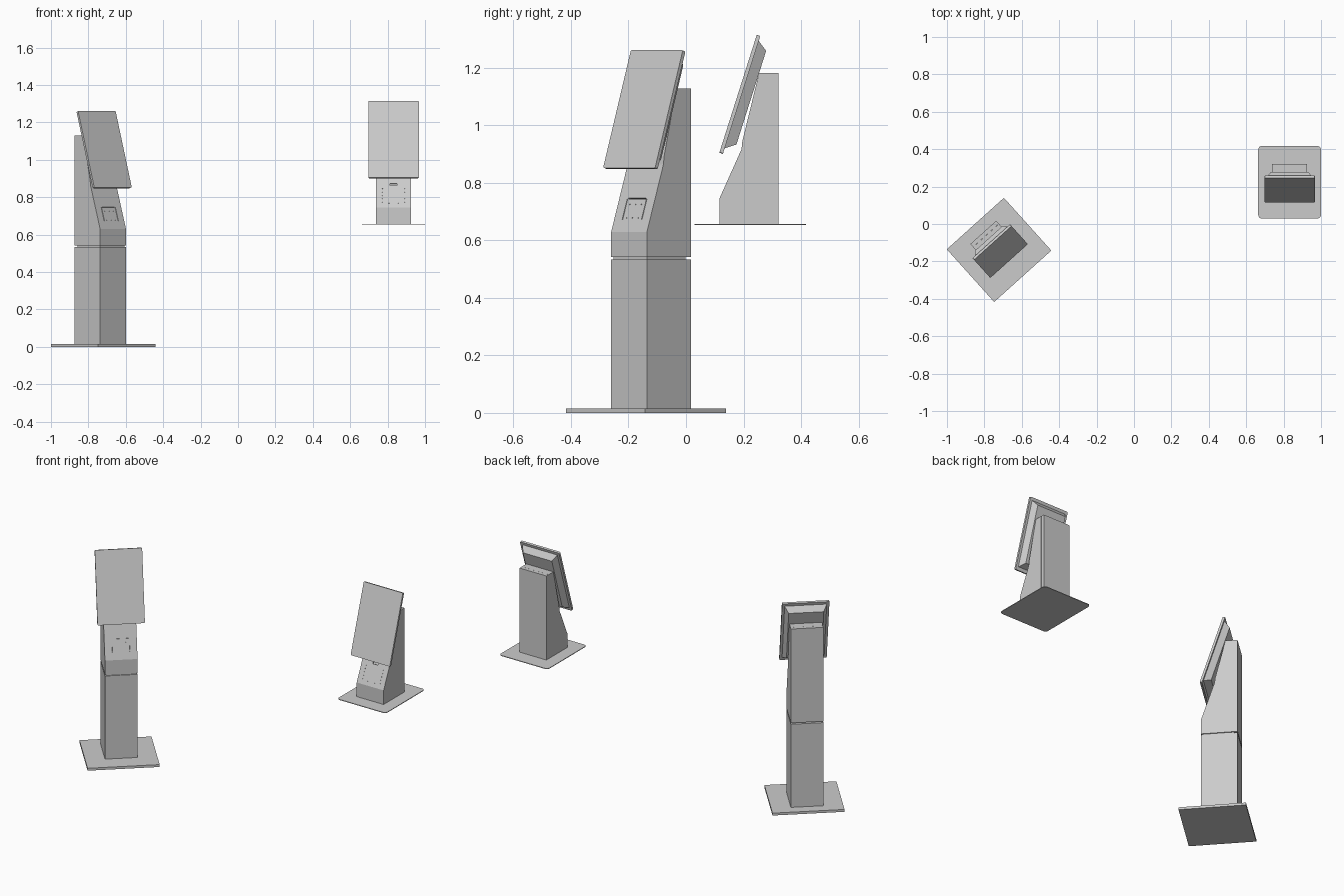
import bpy, bmesh, math
from mathutils import Matrix, Vector

if "Cube" in bpy.data.objects:
    bpy.data.objects.remove(bpy.data.objects["Cube"])

W, D = 0.186, 0.206          # column width and depth
TILT = math.radians(17.6)    # lean of the screens


def finish(name, bm, mat):
    bm.transform(mat)
    bmesh.ops.recalc_face_normals(bm, faces=bm.faces[:])
    me = bpy.data.meshes.new(name)
    bm.to_mesh(me)
    bm.free()
    ob = bpy.data.objects.new(name, me)
    bpy.context.collection.objects.link(ob)
    return ob


def prism(bm, loop_a, loop_b):
    a = [bm.verts.new(p) for p in loop_a]
    b = [bm.verts.new(p) for p in loop_b]
    bm.faces.new(a)
    bm.faces.new(b[::-1])
    n = len(a)
    for i in range(n):
        bm.faces.new((a[i], b[i], b[(i + 1) % n], a[(i + 1) % n]))


def profile(name, pts, width, mat):
    """Side outline (y, z) extruded across x."""
    bm = bmesh.new()
    prism(bm, [(-width / 2, y, z) for y, z in pts], [(width / 2, y, z) for y, z in pts])
    return finish(name, bm, mat)


def rounded(x0, x1, y0, y1, r, z):
    if r == 0:
        return [(x0, y0, z), (x1, y0, z), (x1, y1, z), (x0, y1, z)]
    out = []
    for cx, cy, start in ((x1 - r, y1 - r, 0), (x0 + r, y1 - r, 90),
                          (x0 + r, y0 + r, 180), (x1 - r, y0 + r, 270)):
        for k in range(6):
            t = math.radians(start + 18 * k)
            out.append((cx + r * math.cos(t), cy + r * math.sin(t), z))
    return out


def slab(name, x0, x1, y0, y1, z0, z1, mat, r=0):
    bm = bmesh.new()
    prism(bm, rounded(x0, x1, y0, y1, r, z0), rounded(x0, x1, y0, y1, r, z1))
    return finish(name, bm, mat)


def head(prefix, mat, base, foot, slots, holes):
    """Wedge body, back panel and tilted screen; foot = height of the screen's lower edge."""
    kink = base + 0.088
    knee = (0.077, foot + 0.012)
    seam = D - 0.022
    top = foot + 0.277
    body = profile(prefix + "_body", [(0, base), (0, kink), knee, (0.08, foot + 0.04),
                   (0.138, top), (seam, top), (seam, base)], W, mat)
    slab(prefix + "_back_panel", -W / 2, W / 2, seam + 0.0005, D, base, top, mat)

    # slots and screw holes cut into the sloping front
    run = Vector((0, knee[0], knee[1] - kink))
    s = run.normalized()
    n = Vector((1, 0, 0)).cross(s)
    frame = Matrix((Vector((1, 0, 0)), s, n)).transposed().to_4x4()
    frame.translation = (0, 0, kink)
    bm = bmesh.new()
    for x, y, w, h in slots:
        prism(bm, rounded(x - w / 2, x + w / 2, y - h / 2, y + h / 2, 0, -0.008),
              rounded(x - w / 2, x + w / 2, y - h / 2, y + h / 2, 0, 0.008))
    for x, y in holes:
        bmesh.ops.create_cone(bm, cap_ends=True, segments=8, radius1=0.002, radius2=0.002,
                              depth=0.012, matrix=Matrix.Translation((x, y, 0)))
    cutter = finish(prefix + "_slot_cutter", bm, mat @ frame)
    cutter.hide_render = True
    mod = body.modifiers.new("slots", 'BOOLEAN')
    mod.operation = 'DIFFERENCE'
    mod.solver = 'EXACT'
    mod.object = cutter
    bpy.context.view_layer.objects.active = body
    bpy.ops.object.modifier_apply(modifier=mod.name)
    bpy.data.objects.remove(cutter)

    # screen: local y runs up the screen, local -z is its back
    scr = mat @ Matrix.Translation((0, 0, foot)) @ Matrix.Rotation(math.pi / 2 - TILT, 4, 'X')
    slab(prefix + "_screen", -0.135, 0.135, 0, 0.43, -0.013, 0, scr, 0.006)
    bm = bmesh.new()
    prism(bm, rounded(-0.12, 0.12, 0.02, 0.412, 0, -0.013),
          rounded(-0.1, 0.1, 0.045, 0.387, 0, -0.048))
    finish(prefix + "_screen_housing", bm, scr)


# floor-standing kiosk, turned 42 degrees
A = Matrix.Translation((-0.668, -0.198, 0)) @ Matrix.Rotation(math.radians(42), 4, 'Z')
slab("floor_base_plate", -0.2055, 0.2055, -0.1095, 0.2695, 0, 0.015, A)
slab("floor_column", -W / 2, W / 2, 0, D, 0.015, 0.534, A)
slab("floor_column_joint", -W / 2 + 0.006, W / 2 - 0.006, 0.006, D - 0.02, 0.534, 0.542, A)
head("floor", A, 0.542, 0.852,
     [(-0.05, 0.083, 0.003, 0.075), (0.05, 0.083, 0.003, 0.075), (0, 0.122, 0.09, 0.003)],
     [(x, y) for x in (-0.03, 0, 0.03) for y in (0.05, 0.1)])

# counter-top kiosk, facing straight ahead
B = Matrix.Translation((0.832, 0.116, 0.653))
slab("counter_base_plate", -0.168, 0.168, -0.087, 0.301, 0, 0.004, B, 0.02)
head("counter", B, 0.004, 0.252,
     [(0, 0.135, 0.036, 0.013)],
     [(x, y) for x in (-0.06, 0.06) for y in (0.03, 0.05, 0.07, 0.09, 0.11)]
     + [(-0.025, 0.025), (0.025, 0.025)])
